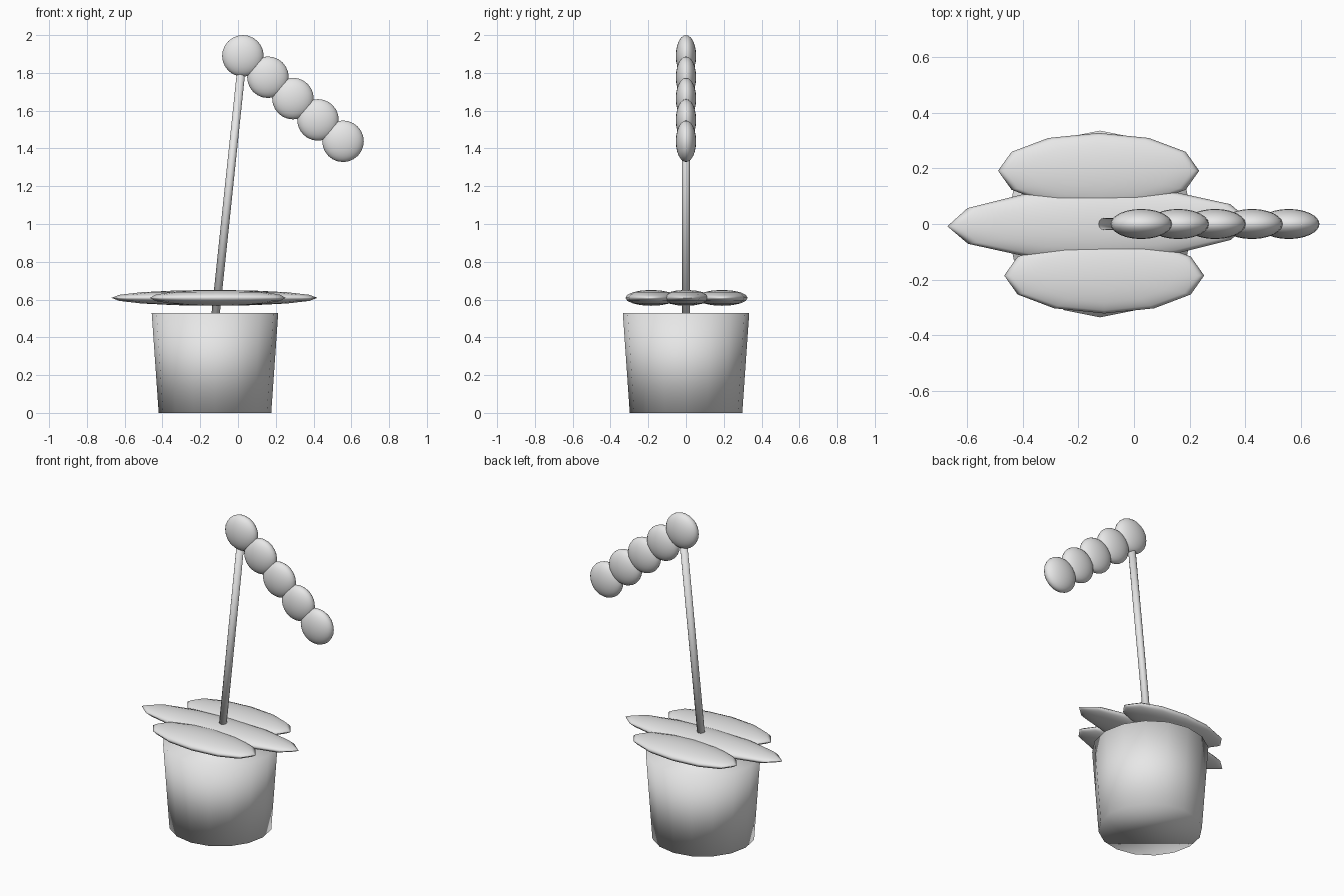
import bpy
from mathutils import Vector

cube = bpy.data.objects.get("Cube")
if cube:
    bpy.data.objects.remove(cube, do_unlink=True)

GREY = (0.8, 0.8, 0.8, 1.0)
grey = bpy.data.materials.new("light grey")
grey.use_nodes = True
grey.diffuse_color = GREY
grey.node_tree.nodes["Principled BSDF"].inputs["Base Color"].default_value = GREY


def finish(name):
    obj = bpy.context.object
    obj.name = name
    obj.data.materials.append(grey)
    bpy.ops.object.shade_smooth()
    return obj


def ellipsoid(name, centre, radii, segments, rings):
    bpy.ops.mesh.primitive_uv_sphere_add(segments=segments, ring_count=rings, radius=1, location=centre)
    obj = finish(name)
    obj.scale = radii
    return obj


# Tapered pot, softly shaded across its rims
bpy.ops.mesh.primitive_cone_add(vertices=16, radius1=0.298, radius2=0.335, depth=0.53,
                                location=(-0.122, 0, 0.265))
finish("pot")

# Leaning stem
base, tip = Vector((-0.121, 0, 0.5)), Vector((0.022, 0, 1.86))
lean = tip - base
bpy.ops.mesh.primitive_cylinder_add(vertices=12, radius=0.022, depth=lean.length,
                                    location=(base + tip) / 2,
                                    rotation=lean.to_track_quat("Z", "Y").to_euler())
finish("stem")

# Flat leaves around the stem
middle = ellipsoid("middle_leaf", (-0.125, 0, 0.609), (0.545, 0.128, 0.042), 12, 8)
middle.rotation_euler.z = 0.015
ellipsoid("back_leaf", (-0.127, 0.191, 0.609), (0.361, 0.136, 0.042), 12, 8)
ellipsoid("front_leaf", (-0.107, -0.185, 0.609), (0.359, 0.136, 0.042), 12, 8)

# Drooping chain of flattened buds
first, last = Vector((0.026, 0, 1.89)), Vector((0.556, 0, 1.438))
for i in range(5):
    ellipsoid(f"bud_{i + 1}", first.lerp(last, i / 4), (0.11, 0.054, 0.11), 24, 12)
